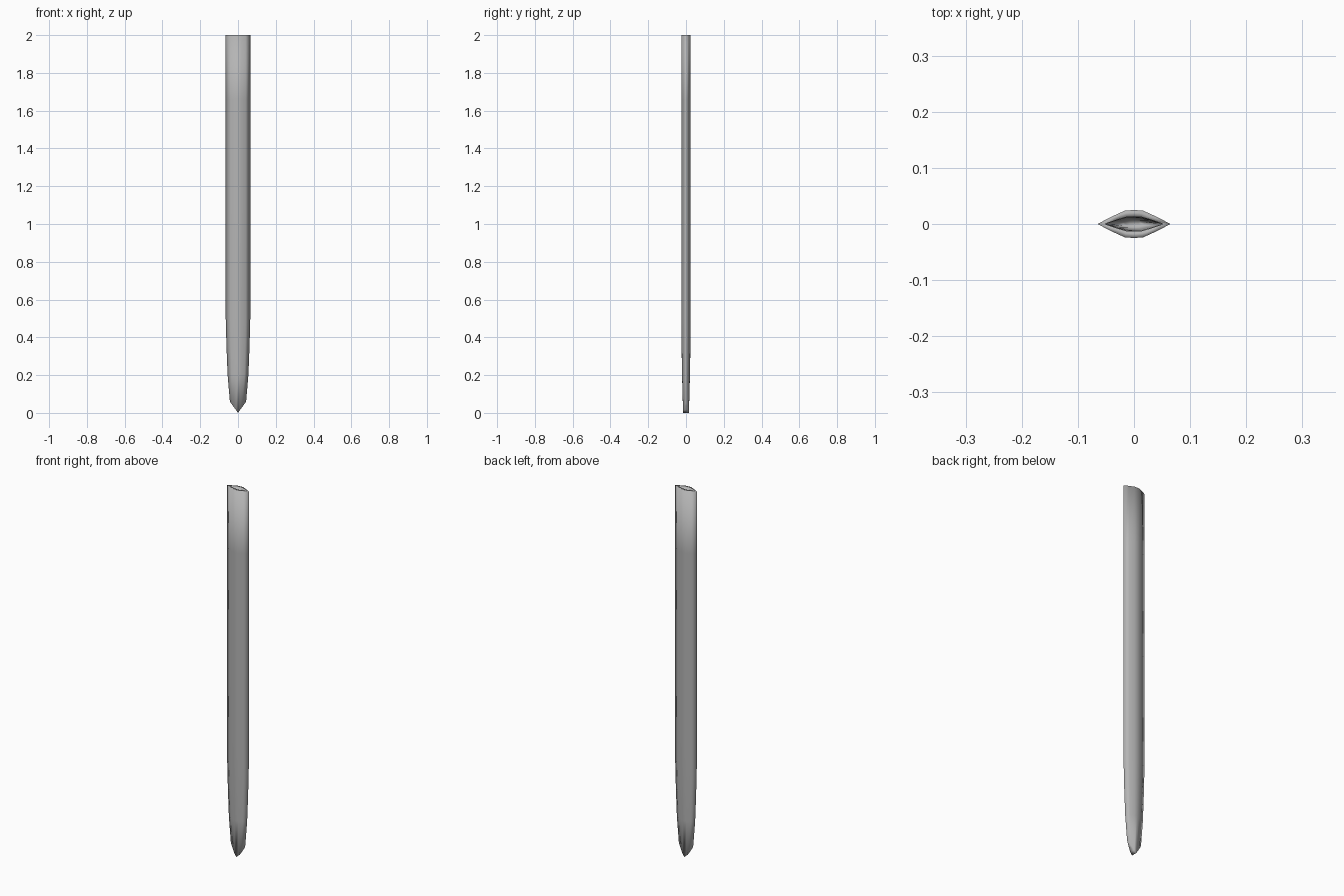
import bpy, bmesh

if "Cube" in bpy.data.objects:
    bpy.data.objects.remove(bpy.data.objects["Cube"])

# Lens cross-section: half of the outline, as (x, y) fractions of half width / half depth
half = [(-1, 0), (-0.62, 0.52), (-0.25, 0.95), (0, 1), (0.25, 0.95), (0.62, 0.52), (1, 0)]
N = len(half)
loop = half + [(x, -y) for x, y in reversed(half[1:-1])]
count = len(loop)

# Outer levels: (z, half width, half depth), mouth to tip
outer = [(2.0, 0.065, 0.025), (1.66, 0.065, 0.025), (1.1, 0.065, 0.025),
         (0.5, 0.065, 0.025), (0.35, 0.061, 0.0235), (0.2, 0.055, 0.021),
         (0.06, 0.043, 0.0155)]
# Blade slot inside, tip to mouth
inner = [(0.12, 0.03, 0.006), (0.5, 0.046, 0.010), (1.66, 0.05, 0.012), (2.0, 0.052, 0.013)]

bm = bmesh.new()


def ring(z, w, d, drop=0.0):
    return [bm.verts.new((x * w, y * d, z - drop * (1 - abs(x)))) for x, y in loop]


def bridge(a, b):
    for i in range(count):
        j = (i + 1) % count
        bm.faces.new((a[i], a[j], b[j], b[i]))


def floor(low):
    """Strips joining the front and back edges of a ring."""
    back = low[:N]
    front = [low[0]] + low[:N - 1:-1] + [low[N - 1]]
    for i in range(N - 1):
        bm.faces.new(list(dict.fromkeys((back[i], back[i + 1], front[i + 1], front[i]))))


# Outer wall, rim and slot wall in one continuous skin
outside = [ring(*lv) for lv in outer[:-1]] + [ring(*outer[-1], drop=0.06)]
inside = [ring(*lv) for lv in inner]
skin = inside + outside
for a, b in zip(skin, skin[1:]):
    bridge(a, b)
floor(outside[-1])
floor(inside[0])

bmesh.ops.recalc_face_normals(bm, faces=bm.faces)
for f in bm.faces:
    f.smooth = True
mesh = bpy.data.meshes.new("sheath")
bm.to_mesh(mesh)
bm.free()

# Dark grey leather
mat = bpy.data.materials.new("dark_grey")
mat.diffuse_color = (0.46, 0.46, 0.46, 1)
mat.use_nodes = True
mat.node_tree.nodes["Principled BSDF"].inputs["Base Color"].default_value = mat.diffuse_color
mesh.materials.append(mat)
sheath = bpy.data.objects.new("sheath", mesh)
bpy.context.collection.objects.link(sheath)
